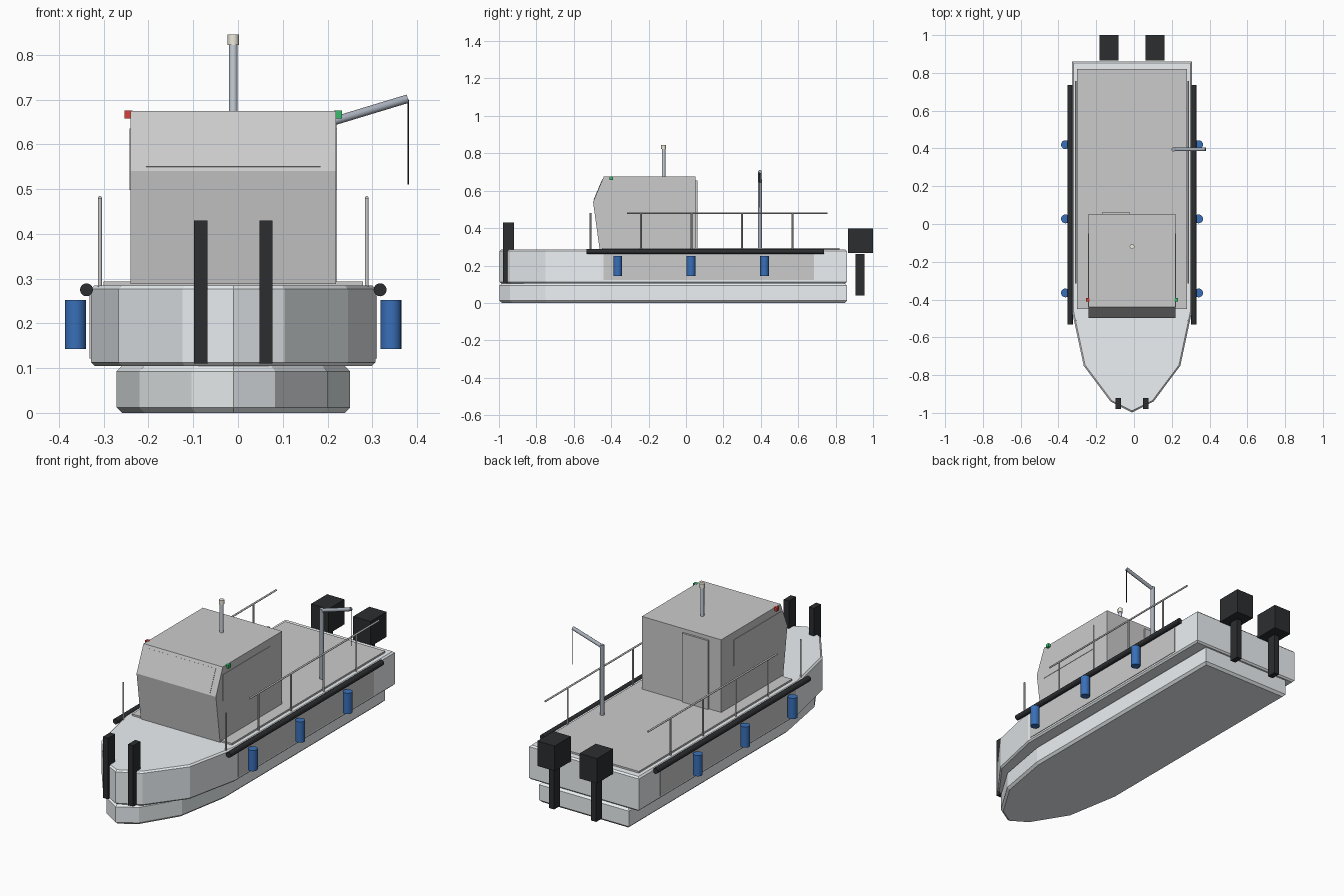
import bpy, bmesh, math
from mathutils import Vector

if "Cube" in bpy.data.objects:
    bpy.data.objects.remove(bpy.data.objects["Cube"])

CX = -0.0105  # centreline of the boat


def mat(name, r, g, b):
    m = bpy.data.materials.new(name)
    m.diffuse_color = (r, g, b, 1)
    m.use_nodes = True
    m.node_tree.nodes["Principled BSDF"].inputs["Base Color"].default_value = m.diffuse_color
    return m


HULL = mat("hull_paint", 0.84, 0.88, 0.90)
STEEL = mat("steel", 0.58, 0.63, 0.69)
DARK_STEEL = mat("dark_steel", 0.38, 0.42, 0.48)
BLACK = mat("black_rubber", 0.025, 0.027, 0.03)
BLUE = mat("fender_blue", 0.04, 0.16, 0.48)
RED = mat("port_red", 0.7, 0.05, 0.04)
GREEN = mat("starboard_green", 0.04, 0.5, 0.15)
CREAM = mat("lamp_cream", 0.85, 0.83, 0.72)
GLASS = mat("window_grey", 0.84, 0.84, 0.84)


def finish(bm, name, material=None):
    bmesh.ops.recalc_face_normals(bm, faces=bm.faces)
    me = bpy.data.meshes.new(name)
    bm.to_mesh(me)
    bm.free()
    ob = bpy.data.objects.new(name, me)
    bpy.context.collection.objects.link(ob)
    if material:
        me.materials.append(material)
    return ob


def box(name, x, y, z, material=None):
    """Box from (min, max) ranges; x is relative to the centreline."""
    bm = bmesh.new()
    bmesh.ops.create_cube(bm, size=1)
    for v in bm.verts:
        v.co = (CX + x[v.co.x > 0], y[v.co.y > 0], z[v.co.z > 0])
    return finish(bm, name, material)


def rod(name, a, b, r, material=None, sides=16):
    """Cylinder between two points; x is relative to the centreline."""
    a, b = Vector(a), Vector(b)
    bm = bmesh.new()
    bmesh.ops.create_cone(bm, cap_ends=True, segments=sides, radius1=r, radius2=r,
                          depth=(b - a).length)
    for f in bm.faces:
        f.smooth = len(f.verts) == 4
    for e in bm.edges:
        e.smooth = all(f.smooth for f in e.link_faces)
    ob = finish(bm, name, material)
    ob.rotation_euler = (b - a).to_track_quat('Z', 'Y').to_euler()
    ob.location = (a + b) / 2 + Vector((CX, 0, 0))
    return ob


def prism(name, base, offset, material=None, bevel=0.0):
    """Extrude a polygon; optionally chamfer the rims of both caps."""
    bm = bmesh.new()
    face = bm.faces.new([bm.verts.new((p[0] + CX, p[1], p[2])) for p in base])
    res = bmesh.ops.extrude_face_region(bm, geom=[face], use_keep_orig=True)
    top = [g for g in res["geom"] if isinstance(g, bmesh.types.BMVert)]
    bmesh.ops.translate(bm, verts=top, vec=offset)
    bmesh.ops.recalc_face_normals(bm, faces=bm.faces)
    if bevel:
        rims = [e for e in bm.edges if abs(e.verts[0].co.z - e.verts[1].co.z) < 1e-5]
        bmesh.ops.bevel(bm, geom=rims, offset=bevel, segments=1, profile=0.5,
                        affect='EDGES')
    return finish(bm, name, material)


# Hull: narrow lower body and wider upper body from the same outline
half = [(0.318, 0.86), (0.318, -0.46), (0.256, -0.75), (0.114, -0.94)]
outline = half + [(0, -0.998)] + [(-x, y) for x, y in reversed(half)]
prism("lower_hull", [(x * 0.82, y, 0) for x, y in outline], (0, 0, 0.105), HULL, 0.012)
prism("upper_hull", [(x, y, 0.105) for x, y in outline], (0, 0, 0.18), HULL, 0.008)
box("deck_plate", (-0.29, 0.29), (-0.45, 0.82), (0.28, 0.294))

# Cabin with raked windscreen
profile = [(-0.462, 0.288), (-0.497, 0.54), (-0.44, 0.675), (0.052, 0.675), (0.052, 0.288)]
prism("cabin", [(-0.23, y, z) for y, z in profile], (0.46, 0, 0))
box("cabin_door", (-0.16, -0.01), (0.05, 0.062), (0.294, 0.655))
windscreen = box("windscreen", (-0.195, 0.195), (-0.002, 0.002), (-0.06, 0.06), GLASS)
windscreen.location = (0, -0.4696, 0.605)
windscreen.rotation_euler.x = -math.atan2(0.057, 0.135)

# Mast and lamp
rod("mast", (0, -0.12, 0.67), (0, -0.12, 0.825), 0.0095, STEEL)
rod("mast_lamp", (0, -0.12, 0.822), (0, -0.12, 0.845), 0.0125, CREAM)

# Davit crane on the starboard side
rod("davit_post", (0.22, 0.395, 0.285), (0.22, 0.395, 0.66), 0.011, DARK_STEEL)
rod("davit_arm", (0.215, 0.395, 0.649), (0.39, 0.395, 0.702), 0.0095, DARK_STEEL)
rod("davit_cable", (0.391, 0.395, 0.51), (0.391, 0.395, 0.70), 0.0018, BLACK, 8)

# Parts repeated on both sides
for s, side in ((-1, "port"), (1, "starboard")):
    def xr(a, b):
        return tuple(sorted((s * a, s * b)))

    box(f"side_panel_{side}", xr(0.31, 0.321), (-0.44, 0.685), (0.122, 0.268))
    box(f"side_window_{side}", xr(0.226, 0.232), (-0.44, -0.05), (0.498, 0.635))
    box(f"nav_light_{side}", xr(0.225, 0.243), (-0.409, -0.391), (0.658, 0.676),
        RED if s < 0 else GREEN)

    # Rubbing bar and hanging fenders
    rod(f"rubbing_bar_{side}", (s * 0.328, -0.533, 0.275), (s * 0.328, 0.737, 0.275),
        0.0145, BLACK)
    for i, y in enumerate((-0.365, 0.027, 0.42)):
        rod(f"fender_{side}_{i}", (s * 0.3525, y, 0.143), (s * 0.3525, y, 0.252),
            0.0235, BLUE)

    # Handrail
    rod(f"handrail_{side}", (s * 0.298, -0.315, 0.48), (s * 0.298, 0.757, 0.48),
        0.0045, None, 10)
    for i in range(5):
        y = -0.511 + 0.27 * i
        rod(f"stanchion_{side}_{i}", (s * 0.298, y, 0.28), (s * 0.298, y, 0.48),
            0.0045, None, 10)

    # Bow push post
    box(f"push_post_{side}", xr(0.058, 0.088), (-0.979, -0.92), (0.11, 0.43), BLACK)

    # Outboard engine
    box(f"outboard_cowl_{side}", xr(0.072, 0.173), (0.866, 1.0), (0.268, 0.399), BLACK)
    box(f"outboard_leg_{side}", xr(0.107, 0.137), (0.905, 0.955), (0.04, 0.262), BLACK)
